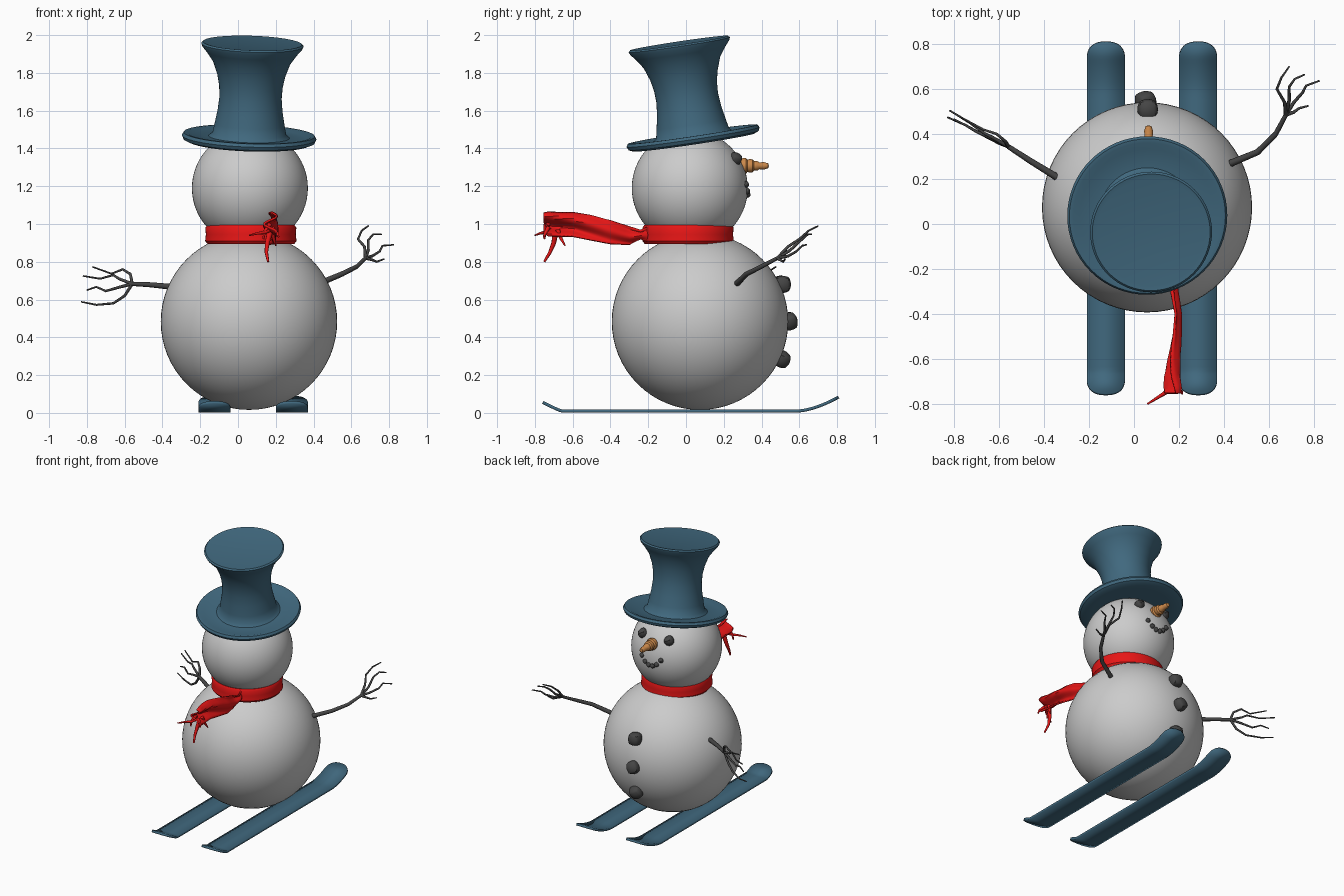
import bpy, bmesh, math, random
from mathutils import Vector, Matrix

random.seed(4)


def material(name, rgb):
    m = bpy.data.materials.new(name)
    m.diffuse_color = (*rgb, 1)
    return m


BLUE = material("blue_felt", (0.052, 0.14, 0.21))
RED = material("red_wool", (0.8, 0.008, 0.008))
ORANGE = material("carrot_orange", (0.6, 0.25, 0.07))
COAL = material("coal", (0.06, 0.06, 0.06))


def finish(ob, name, mat=None, angle=40):
    ob.name = name
    if mat:
        ob.data.materials.append(mat)
    bpy.ops.object.select_all(action='DESELECT')
    ob.select_set(True)
    bpy.context.view_layer.objects.active = ob
    bpy.ops.object.shade_smooth_by_angle(angle=math.radians(angle))
    return ob


def from_bmesh(bm, name, mat=None, angle=40):
    bmesh.ops.recalc_face_normals(bm, faces=bm.faces)
    me = bpy.data.meshes.new(name)
    bm.to_mesh(me)
    bm.free()
    ob = bpy.data.objects.new(name, me)
    bpy.context.collection.objects.link(ob)
    return finish(ob, name, mat, angle)


def ball(name, loc, r):
    bpy.ops.mesh.primitive_uv_sphere_add(segments=64, ring_count=32, radius=r, location=loc)
    return finish(bpy.context.object, name)


def lathe(name, profile, loc, mat, rot=(0, 0, 0), steps=64):
    bm = bmesh.new()
    vs = [bm.verts.new((r, 0, z)) for r, z in profile]
    es = [bm.edges.new(p) for p in zip(vs, vs[1:])]
    bmesh.ops.spin(bm, geom=vs + es, cent=(0, 0, 0), axis=(0, 0, 1),
                   angle=math.tau, steps=steps)
    bmesh.ops.remove_doubles(bm, verts=bm.verts, dist=1e-4)
    ob = from_bmesh(bm, name, mat)
    ob.location, ob.rotation_euler = loc, rot
    return ob


def sheet(name, rows, mat, thickness):
    bm = bmesh.new()
    grid = [[bm.verts.new(p) for p in row] for row in rows]
    for a, b in zip(grid, grid[1:]):
        for i in range(len(a) - 1):
            bm.faces.new((a[i], a[i + 1], b[i + 1], b[i]))
    ob = from_bmesh(bm, name, mat)
    s = ob.modifiers.new("thickness", 'SOLIDIFY')
    s.thickness, s.offset = thickness, 0
    return ob


def tubes(name, paths, mat):
    """Each path is (points, start radius, end radius)."""
    cu = bpy.data.curves.new(name, 'CURVE')
    cu.dimensions, cu.bevel_depth, cu.bevel_resolution = '3D', 1, 2
    cu.use_fill_caps = True
    for pts, r0, r1 in paths:
        sp = cu.splines.new('POLY')
        sp.points.add(len(pts) - 1)
        for i, p in enumerate(pts):
            sp.points[i].co = (*p, 1)
            sp.points[i].radius = r0 + (r1 - r0) * i / (len(pts) - 1)
    ob = bpy.data.objects.new(name, cu)
    bpy.context.collection.objects.link(ob)
    bpy.ops.object.select_all(action='DESELECT')
    ob.select_set(True)
    bpy.context.view_layer.objects.active = ob
    bpy.ops.object.convert(target='MESH')
    return finish(bpy.context.object, name, mat, 50)


def pebble(name, loc, r):
    bm = bmesh.new()
    bmesh.ops.create_cube(bm, size=2 * r)
    for v in bm.verts:
        v.co *= random.uniform(0.95, 1.2)
    bmesh.ops.subdivide_edges(bm, edges=bm.edges, cuts=5, use_grid_fill=True)
    for v in bm.verts:
        v.co = v.co.lerp(v.co.normalized() * r, 0.8)
    turn = Matrix.Rotation(random.uniform(0, 3), 4, Vector((0.5, 1, 0.4)))
    bmesh.ops.transform(bm, matrix=Matrix.Translation(loc) @ turn, verts=bm.verts)
    return from_bmesh(bm, name, COAL)


# snowballs
HEAD, HR = Vector((0.063, 0.02, 1.19)), 0.307
ball("body", (0.058, 0.074, 0.483), 0.467)
ball("head", HEAD, HR)

# top hat, tipped back
lathe("top_hat", [(0, 0), (0.27, 0), (0.325, 0.002), (0.348, 0.012), (0.356, 0.03),
                  (0.347, 0.046), (0.33, 0.046), (0.30, 0.034), (0.215, 0.032),
                  (0.195, 0.05), (0.185, 0.10), (0.172, 0.17), (0.165, 0.24),
                  (0.168, 0.30), (0.18, 0.36), (0.205, 0.43), (0.24, 0.48),
                  (0.265, 0.51), (0.271, 0.525), (0.262, 0.534), (0.24, 0.53), (0, 0.527)],
      (0.058, 0.042, 1.43), BLUE, (math.radians(8.5), math.radians(2), 0))

# face
lathe("carrot_nose", [(0, -0.02), (0.034, -0.01), (0.042, 0.01), (0.041, 0.025), (0.032, 0.033),
                      (0.036, 0.045), (0.034, 0.06), (0.025, 0.068), (0.025, 0.085),
                      (0.018, 0.095), (0.02, 0.12), (0.013, 0.142), (0, 0.146)],
      (0.065, 0.293, 1.308), ORANGE, (math.radians(-90), 0, 0), 32)


def on_head(x, z):
    return HEAD + Vector((x, math.sqrt(HR * HR - x * x - z * z), z))


for side, x in (("left", -0.108), ("right", 0.108)):
    pebble(side + "_eye", on_head(x, 0.155), 0.032)
for i in range(6):
    t = (i - 2.5) / 2.5
    pebble("mouth_stone", on_head(0.078 * t, -0.035 + 0.055 * t * t), 0.016)

# buttons
for loc in ((0.06, 0.51, 0.68), (0.052, 0.545, 0.485), (0.055, 0.507, 0.285)):
    pebble("button", loc, 0.045)

# scarf band around the neck
lathe("scarf_band", [(0.20, 0.905), (0.23, 0.895), (0.242, 0.91), (0.238, 0.945),
                     (0.241, 0.98), (0.232, 0.994), (0.20, 0.985), (0.20, 0.905)],
      (0.068, 0.011, 0), RED)

# scarf tail streaming behind: stations of (y, x, low z, high z, fold depth)
stations = [(-0.20, 0.165, 0.905, 0.985, 0.004), (-0.24, 0.18, 0.92, 0.965, 0.010),
            (-0.30, 0.18, 0.890, 0.985, 0.014), (-0.40, 0.197, 0.895, 1.02, 0.012),
            (-0.50, 0.192, 0.915, 1.045, 0.016), (-0.60, 0.178, 0.935, 1.06, 0.024),
            (-0.68, 0.17, 0.935, 1.06, 0.032), (-0.73, 0.172, 0.935, 1.062, 0.036),
            (-0.76, 0.172, 0.96, 1.055, 0.032)]
rows = []
for a, b in zip(stations, stations[1:]):
    for k in range(4):
        y, x, lo, hi, d = (p + (q - p) * k / 4 for p, q in zip(a, b))
        rows.append([(x + d * math.sin(u / 12 * 8 + y * 7), y, lo + (hi - lo) * u / 12)
                     for u in range(13)])
sheet("scarf_tail", rows, RED, 0.01)
tubes("scarf_fringe", [
    ([(0.17, -0.72, 0.97), (0.14, -0.75, 0.955), (0.10, -0.775, 0.95), (0.06, -0.80, 0.94)], 0.012, 0.004),
    ([(0.17, -0.69, 0.96), (0.155, -0.70, 0.90), (0.15, -0.72, 0.85), (0.16, -0.75, 0.80)], 0.016, 0.006),
    ([(0.18, -0.68, 0.97), (0.19, -0.66, 0.92), (0.20, -0.64, 0.885)], 0.013, 0.004),
    ([(0.18, -0.73, 0.98), (0.21, -0.745, 0.95), (0.215, -0.755, 0.93)], 0.012, 0.004),
    ([(0.17, -0.73, 1.0), (0.14, -0.745, 0.96), (0.135, -0.75, 0.92)], 0.012, 0.005)], RED)

# twig arms with fingers
L, R = (-0.56, 0.345, 0.683), (0.675, 0.485, 0.82)
tubes("left_arm", [
    ([(-0.33, 0.20, 0.665), (-0.46, 0.28, 0.678), L], 0.016, 0.011),
    ([L, (-0.57, 0.365, 0.735), (-0.61, 0.40, 0.76), (-0.67, 0.42, 0.737), (-0.77, 0.475, 0.773)], 0.009, 0.004),
    ([L, (-0.63, 0.385, 0.71), (-0.66, 0.40, 0.73), (-0.73, 0.45, 0.71), (-0.82, 0.505, 0.725)], 0.009, 0.004),
    ([L, (-0.63, 0.38, 0.665), (-0.70, 0.41, 0.645), (-0.75, 0.44, 0.667), (-0.80, 0.465, 0.65)], 0.009, 0.004),
    ([L, (-0.60, 0.36, 0.62), (-0.66, 0.39, 0.58), (-0.75, 0.44, 0.572), (-0.83, 0.475, 0.588)], 0.009, 0.004)],
      COAL)
tubes("right_arm", [
    ([(0.43, 0.27, 0.685), (0.55, 0.32, 0.735), (0.63, 0.40, 0.775), R], 0.016, 0.010),
    ([R, (0.67, 0.54, 0.88), (0.635, 0.60, 0.92), (0.655, 0.65, 0.965), (0.69, 0.70, 0.99)], 0.009, 0.004),
    ([R, (0.69, 0.55, 0.86), (0.69, 0.61, 0.915), (0.715, 0.645, 0.945), (0.76, 0.665, 0.945)], 0.009, 0.004),
    ([R, (0.71, 0.54, 0.83), (0.75, 0.585, 0.855), (0.765, 0.615, 0.885), (0.825, 0.637, 0.89)], 0.009, 0.004),
    ([R, (0.71, 0.497, 0.81), (0.735, 0.515, 0.80), (0.775, 0.525, 0.815)], 0.009, 0.004)], COAL)

# skis with rounded, upturned ends
Y0, Y1, W = -0.758, 0.808, 0.085


def ski_row(cx, y):
    def end(d, r):
        d = min(max(d / r, 0.0), 1.0)
        return (1 - (1 - d) ** 2.4) ** (1 / 2.4)
    w = max(W * min(end(y - Y0, 0.07), end(Y1 - y, 0.075)), 0.002)
    z = 0.009 + 0.075 * max(0, (y - 0.58) / (Y1 - 0.58)) ** 1.7
    z += 0.045 * max(0, (-0.655 - y) / 0.10) ** 1.15
    return [(cx - w, y, z), (cx + w, y, z)]


for side, cx in (("left", -0.125), ("right", 0.285)):
    ys = [(Y0 + Y1) / 2 - (Y1 - Y0) / 2 * math.cos(math.pi * i / 72) for i in range(73)]
    sheet(side + "_ski", [ski_row(cx, y) for y in ys], BLUE, 0.016)
